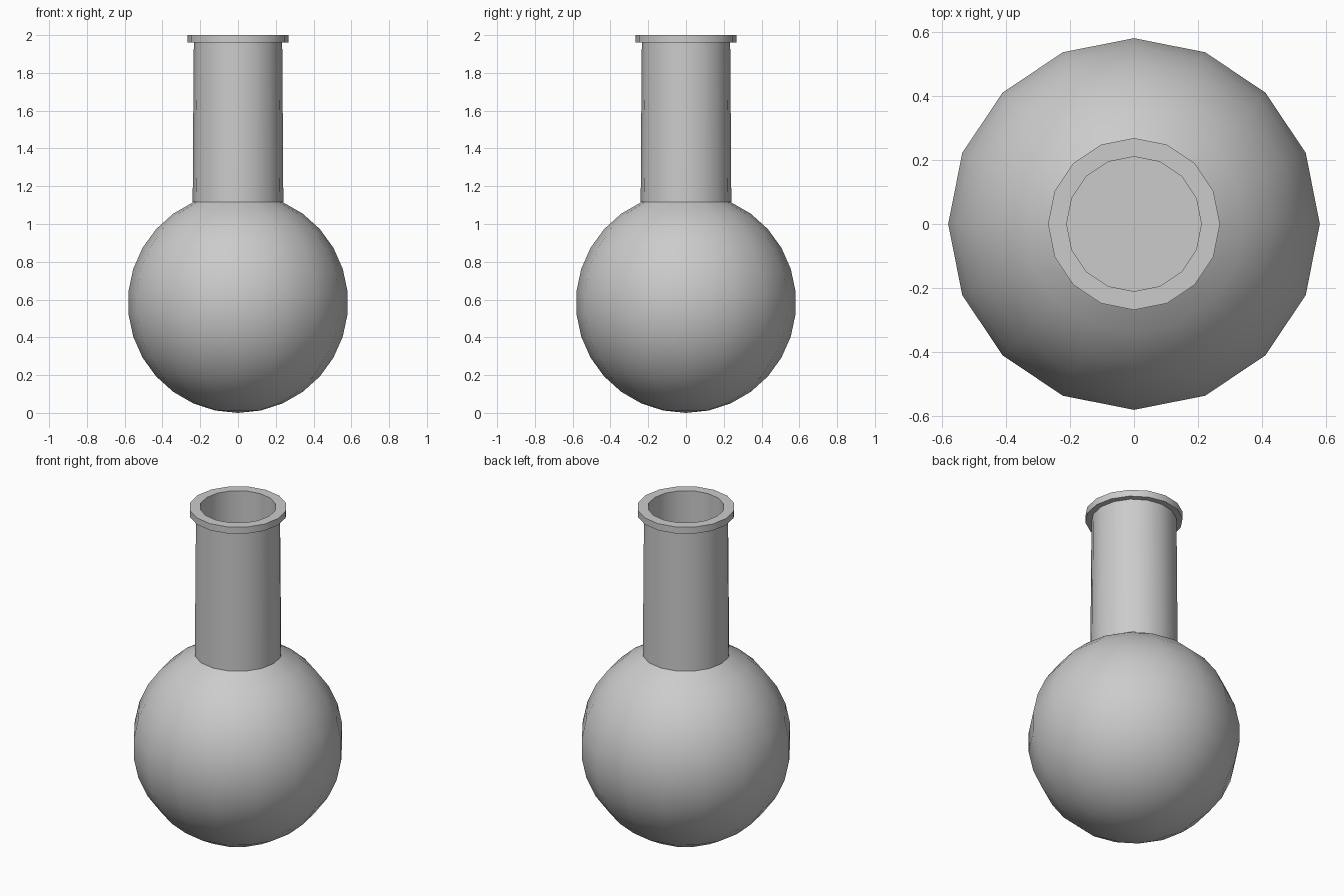
import bpy
import bmesh
from math import cos, sin, pi, radians

cube = bpy.data.objects.get("Cube")
if cube:
    bpy.data.objects.remove(cube, do_unlink=True)

SIDES = 16
RINGS = 15
BULB_R = 0.583

grey = bpy.data.materials.new("light grey")
grey.use_nodes = True
grey.diffuse_color = (0.6, 0.6, 0.6, 1)
grey.node_tree.nodes["Principled BSDF"].inputs["Base Color"].default_value = grey.diffuse_color


def lathe(name, profile):
    """Revolve (radius, z) points about z; a zero radius becomes a pole."""
    bm = bmesh.new()
    rings = []
    for r, z in profile:
        count = SIDES if r > 0 else 1
        rings.append([bm.verts.new((r * cos(2 * pi * i / SIDES), r * sin(2 * pi * i / SIDES), z))
                      for i in range(count)])
    for low, high in zip(rings, rings[1:]):
        for i in range(SIDES):
            j = (i + 1) % SIDES
            corners = [low[i % len(low)], low[j % len(low)],
                       high[j % len(high)], high[i % len(high)]]
            bm.faces.new(list(dict.fromkeys(corners)))
    mesh = bpy.data.meshes.new(name)
    bm.to_mesh(mesh)
    bm.free()
    mesh.materials.append(grey)
    obj = bpy.data.objects.new(name, mesh)
    bpy.context.collection.objects.link(obj)
    bpy.ops.object.select_all(action="DESELECT")
    obj.select_set(True)
    bpy.context.view_layer.objects.active = obj
    bpy.ops.object.shade_smooth_by_angle(angle=radians(30))
    return obj


# Round bulb, running from the bottom pole up to the neck opening
angles = [pi * k / RINGS for k in range(RINGS - 1)]
bulb = [(BULB_R * sin(a), BULB_R * (1 - cos(a))) for a in angles]
lathe("bulb", bulb)

# Slightly tapered neck outside
neck_base = bulb[-1][1]
lathe("neck", [(0.24, neck_base), (0.238, 1.45), (0.234, 1.96)])

# Flat-topped lip, with the bore dropping to a flat floor
lathe("rim", [(0.234, 1.96), (0.268, 1.96), (0.268, 2.0), (0.21, 2.0)])
lathe("bore", [(0.21, 2.0), (0.21, neck_base), (0, neck_base)])
